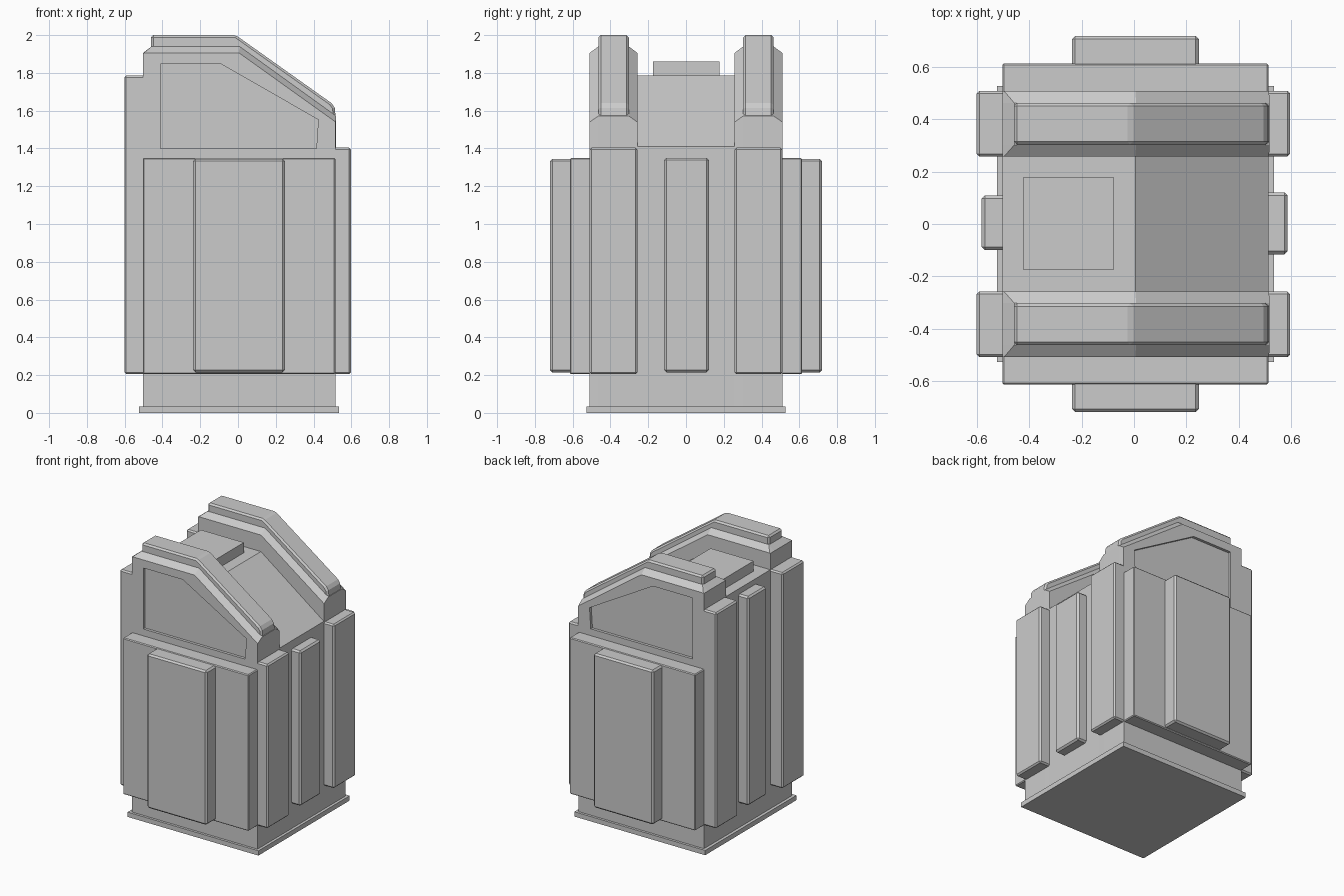
import bpy, bmesh

if "Cube" in bpy.data.objects:
    bpy.data.objects.remove(bpy.data.objects["Cube"])


def loft(name, sections, bevel=0.0):
    """Solid through xz outlines placed at successive y: [(y, [(x, z), ...]), ...]"""
    bm = bmesh.new()
    rings = [[bm.verts.new((x, y, z)) for x, z in pts] for y, pts in sections]
    n = len(rings[0])
    for a, b in zip(rings, rings[1:]):
        for i in range(n):
            j = (i + 1) % n
            bm.faces.new((a[i], a[j], b[j], b[i]))
    bm.faces.new(rings[0])
    bm.faces.new(rings[-1])
    bmesh.ops.recalc_face_normals(bm, faces=bm.faces)
    me = bpy.data.meshes.new(name)
    bm.to_mesh(me)
    bm.free()
    ob = bpy.data.objects.new(name, me)
    bpy.context.collection.objects.link(ob)
    if bevel:
        m = ob.modifiers.new("edge_chamfer", "BEVEL")
        m.width = bevel
        m.segments = 1
        m.limit_method = "ANGLE"
    return ob


def box(name, x0, x1, y0, y1, z0, z1, bevel=0.0):
    pts = [(x0, z0), (x0, z1), (x1, z1), (x1, z0)]
    return loft(name, [(y0, pts), (y1, pts)], bevel)


# Base plate and central core with sloping roof
box("base_plate", -0.525, 0.535, -0.528, 0.528, 0.0, 0.035)
core = [(-0.503, 0.035), (-0.503, 1.785), (0.005, 1.785), (0.515, 1.41), (0.515, 0.035)]
loft("core", [(-0.26, core), (0.26, core)])
box("roof_box", -0.425, -0.077, -0.175, 0.178, 1.70, 1.86)

# Side wall outlines: outer edge and raised inner edge of the chamfered top
low = [(-0.503, 0.035), (-0.503, 1.905), (-0.498, 1.906), (0.005, 1.906), (0.517, 1.54), (0.515, 0.035)]
high = [(-0.503, 0.035), (-0.503, 1.905), (-0.458, 1.94), (0.008, 1.94), (0.519, 1.572), (0.515, 0.035)]
cap = [(-0.46, 1.90), (-0.46, 2.0), (-0.012, 2.0), (0.495, 1.64), (0.512, 1.615), (0.519, 1.55)]
window = [(-0.41, 1.40), (-0.41, 1.847), (-0.09, 1.847), (0.425, 1.552), (0.415, 1.40)]

for s, side in ((-1, "front"), (1, "back")):
    wall = loft(side + "_wall", [(s * 0.258, low), (s * 0.303, high), (s * 0.463, high), (s * 0.51, low)])
    # Recessed window
    cutter = loft(side + "_window_cutter", [(s * 0.49, window), (s * 0.56, window)])
    cutter.hide_render = True
    cutter.hide_set(True)
    m = wall.modifiers.new("window", "BOOLEAN")
    m.operation = "DIFFERENCE"
    m.solver = "EXACT"
    m.object = cutter
    # Roof rail on top of the wall
    loft(side + "_roof_rail", [(s * 0.303, cap), (s * 0.463, cap)], 0.012)
    # Broad panel and raised centre panel
    y = sorted((s * 0.49, s * 0.614))
    box(side + "_panel", -0.504, 0.515, *y, 0.205, 1.35, 0.006)
    y = sorted((s * 0.58, s * 0.72))
    box(side + "_centre_panel", -0.237, 0.248, *y, 0.215, 1.345, 0.012)
    # Corner pillars on the tall and the low side
    y = sorted((s * 0.258, s * 0.51))
    box(side + "_tall_pillar", -0.602, -0.48, *y, 0.205, 1.785, 0.01)
    box(side + "_low_pillar", 0.49, 0.597, *y, 0.205, 1.405, 0.01)

# Middle pillars
box("tall_side_middle_pillar", -0.583, -0.48, -0.10, 0.11, 0.215, 1.745, 0.012)
box("low_side_middle_pillar", 0.49, 0.588, -0.116, 0.121, 0.215, 1.35, 0.012)
